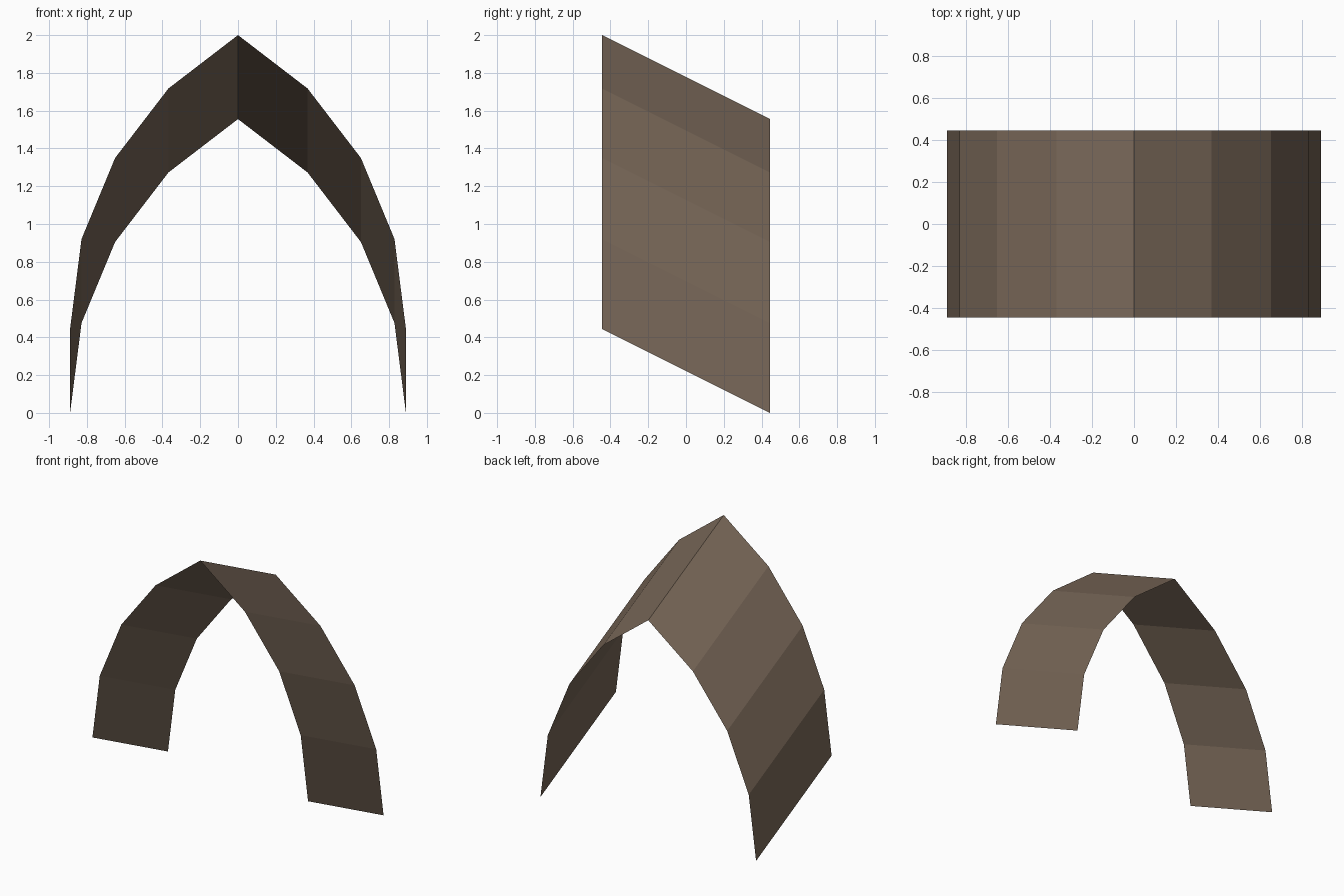
import bpy, bmesh, math

if "Cube" in bpy.data.objects:
    bpy.data.objects.remove(bpy.data.objects["Cube"])

HALF = 0.889          # half width and half depth
DROP = 0.4445         # the back edge sits this much lower than the front
RISE = 2 - DROP - HALF * math.sqrt(3)   # small lift of the arc above the feet

# Equilateral pointed-arch profile: two 60 degree arcs in 15 degree steps
right = []
for i in range(5):
    a = math.radians(15 * i)
    x = 2 * HALF * math.cos(a) - HALF
    z = 2 * HALF * math.sin(a) + (RISE if i else 0)
    right.append((x if i < 4 else 0.0, z))
profile = right + [(-x, z) for x, z in reversed(right[:-1])]

# Sloping vault sheet: profile swept from front to back, sheared downwards
bm = bmesh.new()
front = [bm.verts.new((x, -HALF / 2, z + DROP)) for x, z in profile]
back = [bm.verts.new((x, HALF / 2, z)) for x, z in profile]
for i in range(len(profile) - 1):
    bm.faces.new((front[i], back[i], back[i + 1], front[i + 1]))
bm.normal_update()

mesh = bpy.data.meshes.new("sloping_vault")
bm.to_mesh(mesh)
bm.free()
vault = bpy.data.objects.new("sloping_vault", mesh)
bpy.context.collection.objects.link(vault)

# Brown stone
mat = bpy.data.materials.new("brown_stone")
mat.diffuse_color = (0.18, 0.13, 0.093, 1)
mat.use_nodes = True
mat.node_tree.nodes["Principled BSDF"].inputs["Base Color"].default_value = mat.diffuse_color
mesh.materials.append(mat)
